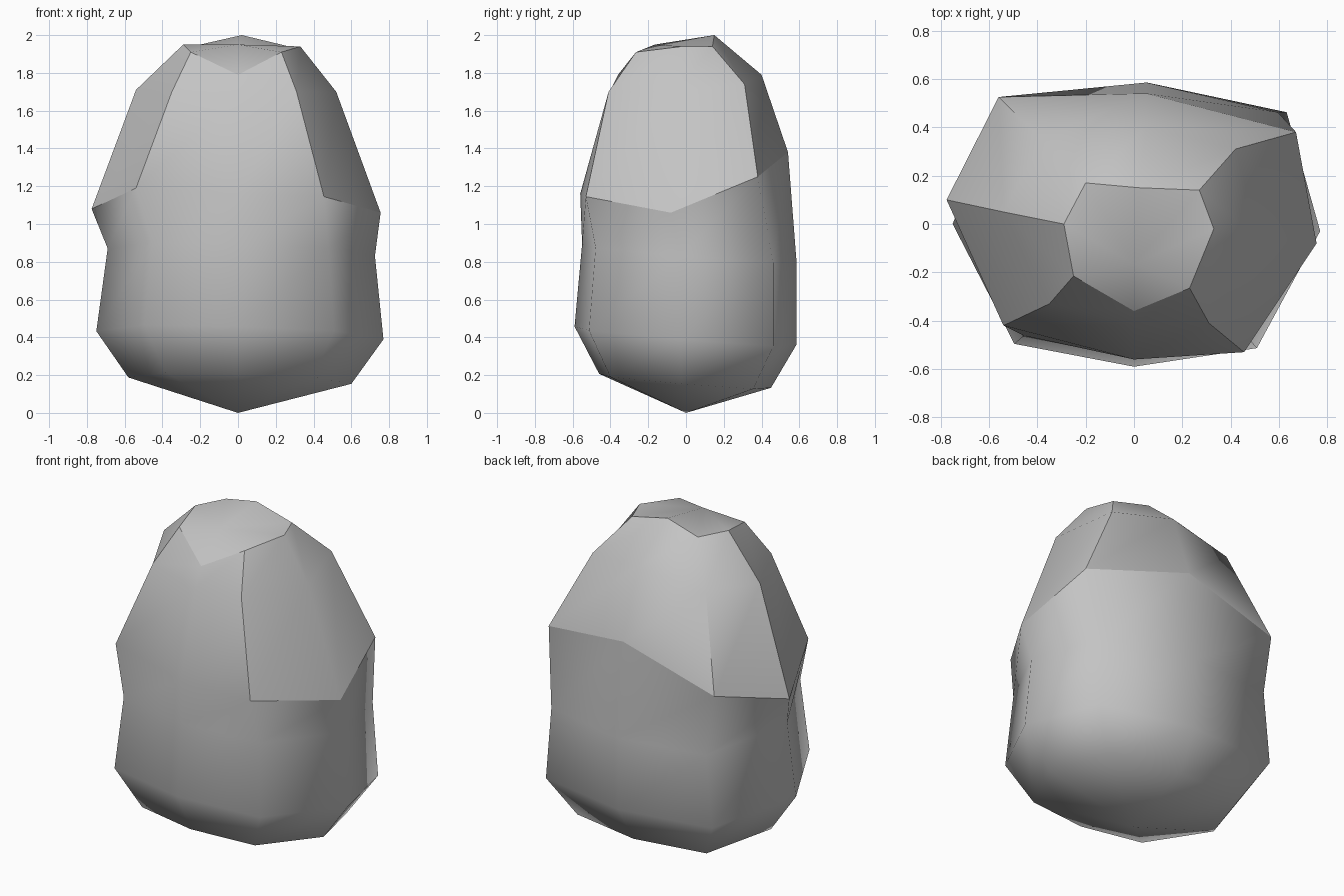
import bpy, bmesh, math

cube = bpy.data.objects.get("Cube")
if cube:
    bpy.data.objects.remove(cube, do_unlink=True)

# Single stone grey
grey = bpy.data.materials.new("stone_grey")
grey.use_nodes = True
colour = (0.55, 0.55, 0.55, 1)
grey.diffuse_color = colour
grey.node_tree.nodes["Principled BSDF"].inputs["Base Color"].default_value = colour


def add_row(bm, points):
    return [bm.verts.new(p) for p in points]


def bridge(bm, lower, upper, closed=False):
    """Join two rows of vertices with quads."""
    count = len(lower)
    for i in range(count if closed else count - 1):
        j = (i + 1) % count
        bm.faces.new((lower[i], lower[j], upper[j], upper[i]))


def fan(bm, row, tip, closed=False):
    """Close a row of vertices onto one point."""
    count = len(row)
    for i in range(count if closed else count - 1):
        bm.faces.new((row[i], row[(i + 1) % count], tip))


def finish(bm, name, angle):
    bmesh.ops.recalc_face_normals(bm, faces=bm.faces[:])
    mesh = bpy.data.meshes.new(name)
    bm.to_mesh(mesh)
    bm.free()
    mesh.materials.append(grey)
    obj = bpy.data.objects.new(name, mesh)
    bpy.context.collection.objects.link(obj)
    bpy.ops.object.select_all(action="DESELECT")
    obj.select_set(True)
    bpy.context.view_layer.objects.active = obj
    bpy.ops.object.shade_smooth_by_angle(angle=math.radians(angle))


# Hood rows run from the front left edge around the back to the front right
rim = [(.455, -.53, 1.145), (.755, -.08, 1.06), (.67, .38, 1.25),
       (.05, .54, 1.38), (-.56, .525, 1.2), (-.775, .1, 1.08),
       (-.54, -.42, 1.19)]
shoulder = [(.31, -.41, 1.7), (.52, -.06, 1.7), (.42, .31, 1.74),
            (.05, .4, 1.79), (-.38, .35, 1.73), (-.54, .05, 1.71),
            (-.35, -.33, 1.7)]
crown = [(.23, -.265, 1.91), (.33, -.02, 1.94), (.27, .14, 1.94),
         (.02, .15, 2), (-.2, .17, 1.95), (-.29, 0, 1.95),
         (-.25, -.215, 1.91)]
lip = (0, -.36, 1.79)

# Body: eight-sided rings, in the same order as the hood plus a front point
outline = [(.66, -.87), (1, -.05), (.82, .79), (.07, 1),
           (-.73, .9), (-1, 0), (-.66, -.84), (0, -1)]

# Each ring: height, reach to -x, +x, -y and +y
rings = [
    (.17, .58, .6, .46, .45),
    (.41, .75, .77, .59, .585),
    (.85, .69, .725, .55, .585),
]

bm = bmesh.new()
rows = []
for height, right, left, front, back in rings:
    row = []
    for ux, uy in outline:
        x = ux * (left if ux > 0 else right)
        y = uy * (back if uy > 0 else front)
        row.append((x, y, height - .03 * x - .08 * y))
    rows.append(add_row(bm, row))
rows.append(add_row(bm, rim + [(0, -.56, 1.16)]))
for lower, upper in zip(rows, rows[1:]):
    bridge(bm, lower, upper, True)
fan(bm, rows[0], bm.verts.new((0, 0, 0)), True)

# Front of the body, filling the opening of the hood up to the lip
chest = [rows[-1][i] for i in (-2, -1, 0)]
brow = add_row(bm, [shoulder[-1], (0, -.415, 1.68), shoulder[0]])
top = add_row(bm, [crown[-1], lip, crown[0]])
bridge(bm, chest, brow)
bridge(bm, brow, top)
finish(bm, "body", 75)

# Hood: starts on the body at the rim and closes over the top
bm = bmesh.new()
hood = [add_row(bm, row) for row in (rim, shoulder, crown)]
for lower, upper in zip(hood, hood[1:]):
    bridge(bm, lower, upper)
peak = bm.verts.new((0, -.165, 1.95))
fan(bm, hood[-1], peak)

# Pointed lip over the forehead
fan(bm, [hood[-1][-1], peak, hood[-1][0]], bm.verts.new(lip))
finish(bm, "hood", 35)
